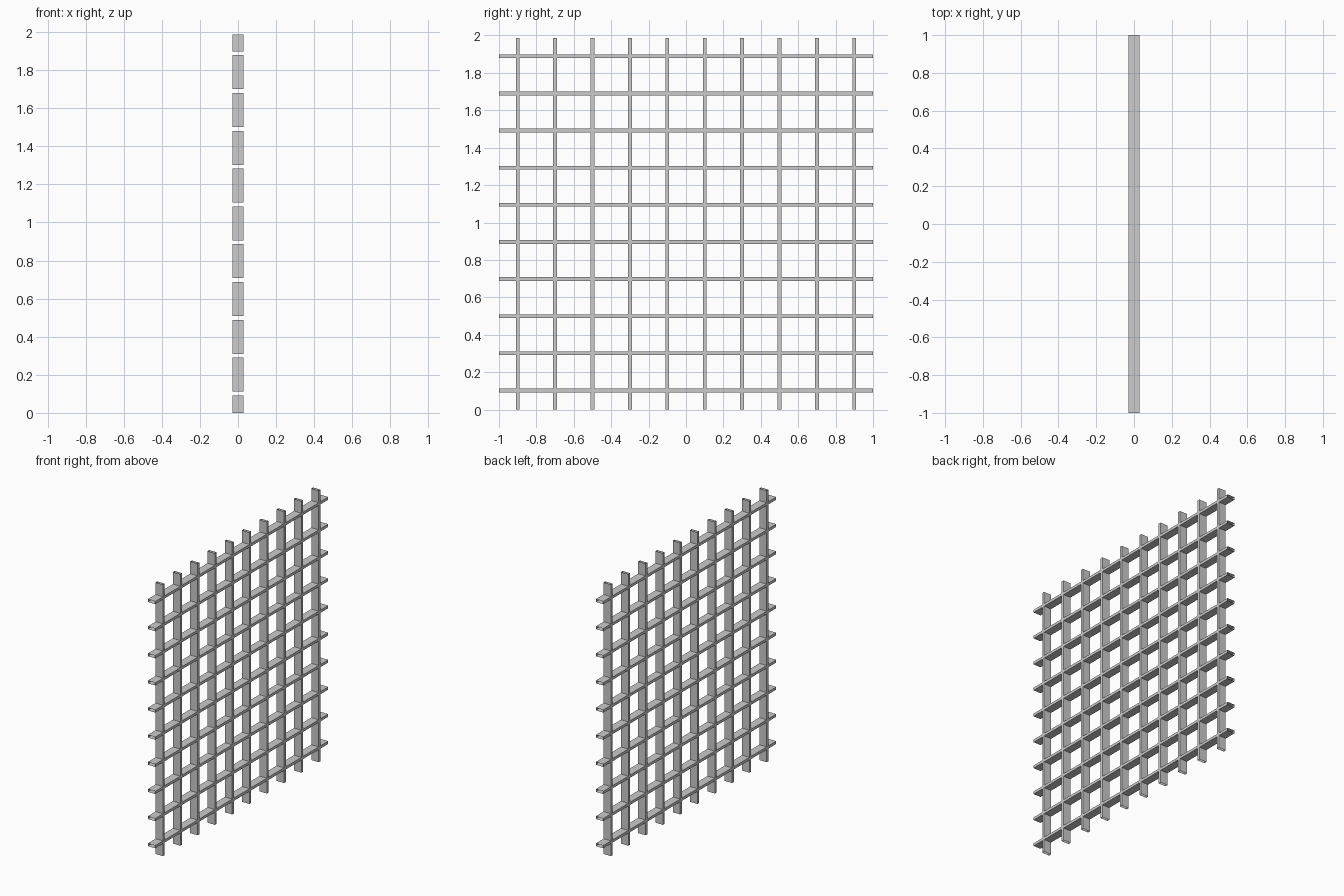
import bpy, bmesh

if "Cube" in bpy.data.objects:
    bpy.data.objects.remove(bpy.data.objects["Cube"])

HEIGHT = 1.987      # overall lattice height
DEPTH = 0.03        # half depth in x
HALF = 0.01         # half thickness of each strip
ROW_Z = [0.102 + 0.1985 * i for i in range(10)]
COL_Y = [-0.9 + 0.2 * i for i in range(10)]


def open_tube(bm, lo, hi, axis):
    """Rectangular tube between two corners, without end caps along axis."""
    result = bmesh.ops.create_cube(bm, size=1)
    for v in result["verts"]:
        for k in range(3):
            v.co[k] = lo[k] if v.co[k] < 0 else hi[k]
    faces = {f for v in result["verts"] for f in v.link_faces}
    caps = [f for f in faces
            if max(v.co[axis] for v in f.verts) - min(v.co[axis] for v in f.verts) < 1e-6]
    bmesh.ops.delete(bm, geom=caps, context='FACES_ONLY')


def make_object(name, tubes, axis):
    bm = bmesh.new()
    for lo, hi in tubes:
        open_tube(bm, lo, hi, axis)
    mesh = bpy.data.meshes.new(name)
    bm.to_mesh(mesh)
    bm.free()
    obj = bpy.data.objects.new(name, mesh)
    bpy.context.collection.objects.link(obj)


# Horizontal strips: full width, hollow and open at both ends
make_object("horizontal_slats",
            [((-DEPTH, -1, z - HALF), (DEPTH, 1, z + HALF)) for z in ROW_Z], 1)

# Vertical strips: short sections fitted between the horizontal strips
starts = [0] + [z + HALF for z in ROW_Z]
ends = [z - HALF for z in ROW_Z] + [HEIGHT]
for i, y in enumerate(COL_Y):
    make_object(f"vertical_slat_{i + 1}",
                [((-DEPTH, y - HALF, a), (DEPTH, y + HALF, b))
                 for a, b in zip(starts, ends)], 2)
